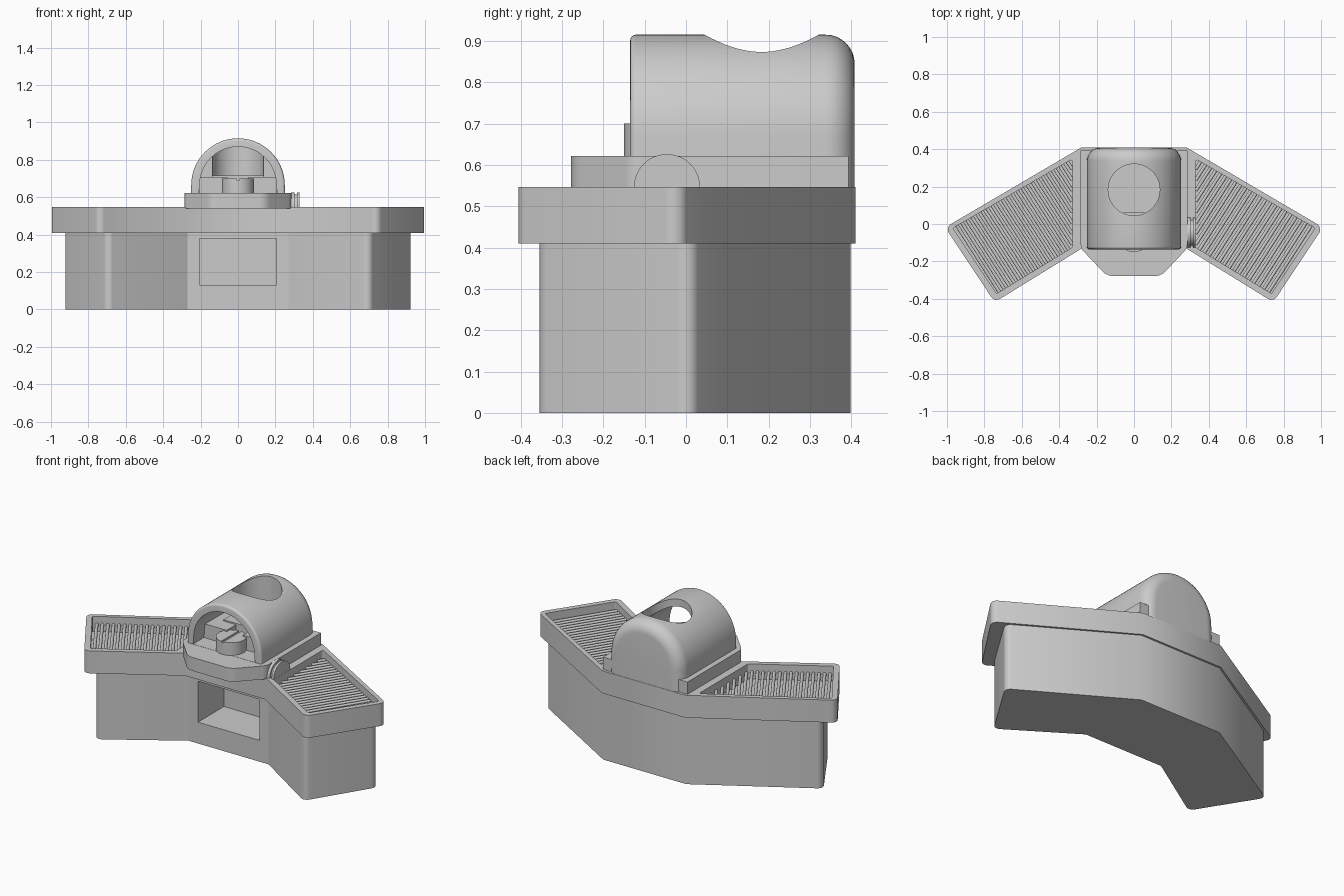
import bpy, bmesh, math
from mathutils import Vector, Matrix

if "Cube" in bpy.data.objects:
    bpy.data.objects.remove(bpy.data.objects["Cube"])


def finish(bm, name, smooth=True):
    bmesh.ops.recalc_face_normals(bm, faces=bm.faces)
    me = bpy.data.meshes.new(name)
    bm.to_mesh(me)
    bm.free()
    ob = bpy.data.objects.new(name, me)
    bpy.context.collection.objects.link(ob)
    if smooth:
        shade(ob)
    return ob


def activate(ob):
    bpy.ops.object.select_all(action='DESELECT')
    ob.select_set(True)
    bpy.context.view_layer.objects.active = ob


def shade(ob):
    activate(ob)
    bpy.ops.object.shade_smooth_by_angle(angle=math.radians(32))


def rounded(pts, steps=5):
    """Round polygon corners; each point is (x, y, radius)."""
    out, n = [], len(pts)
    for i, (x, y, r) in enumerate(pts):
        p = Vector((x, y))
        if r == 0:
            out.append(p)
            continue
        a = (Vector(pts[i - 1][:2]) - p).normalized()
        b = (Vector(pts[(i + 1) % n][:2]) - p).normalized()
        d = r / math.tan(a.angle(b) / 2)
        p0, p1 = p + a * d, p + b * d
        c = p + (a + b).normalized() * (r / math.sin(a.angle(b) / 2))
        for k in range(steps + 1):
            v = p0.lerp(p1, k / steps) - c
            out.append(c + v.normalized() * r)
    return out


def prism(name, pts, z0, z1, smooth=True):
    bm = bmesh.new()
    lo = [bm.verts.new((p[0], p[1], z0)) for p in pts]
    f = bm.faces.new(lo)
    ext = bmesh.ops.extrude_face_region(bm, geom=[f])['geom']
    for v in ext:
        if isinstance(v, bmesh.types.BMVert):
            v.co.z = z1
    return finish(bm, name, smooth)


def mirrored(half):
    """Close a right-hand outline with its mirror image."""
    return half + [(-x, y, r) for x, y, r in reversed(half)]


def box(name, x0, x1, y0, y1, z0, z1):
    return prism(name, [(x0, y0), (x1, y0), (x1, y1), (x0, y1)], z0, z1, False)


def cylinder(name, r, depth, loc, axis='Z', seg=48):
    bm = bmesh.new()
    m = Matrix.Translation(loc)
    if axis == 'X':
        m = m @ Matrix.Rotation(math.pi / 2, 4, 'Y')
    bmesh.ops.create_cone(bm, cap_ends=True, segments=seg, radius1=r, radius2=r, depth=depth, matrix=m)
    return finish(bm, name)


def cut(ob, cutters):
    for c in cutters:
        c.hide_render = True
        activate(ob)
        m = ob.modifiers.new("cut", 'BOOLEAN')
        m.operation, m.solver, m.object = 'DIFFERENCE', 'EXACT', c
        bpy.ops.object.modifier_apply(modifier=m.name)
        bpy.data.objects.remove(c)
    shade(ob)


def arch_loft(name, rings, z0, zc, seg=40):
    """Arch-shaped solid along y; rings are (y, radius)."""
    bm = bmesh.new()
    loops = []
    for y, r in rings:
        pts = [(r + 0.004, z0)]
        pts += [(r * math.cos(math.pi * k / seg), zc + r * math.sin(math.pi * k / seg)) for k in range(seg + 1)]
        pts.append((-r - 0.004, z0))
        loops.append([bm.verts.new((x, y, z)) for x, z in pts])
    for a, b in zip(loops, loops[1:]):
        for i in range(len(a)):
            j = (i + 1) % len(a)
            bm.faces.new((a[i], a[j], b[j], b[i]))
    bm.faces.new(loops[0])
    bm.faces.new(loops[-1])
    return finish(bm, name)


# Lower cabinet with the open niche
base = prism("cabinet", rounded(mirrored([(0.28, 0.398, 0), (0.935, 0.01, 0.035),
             (0.70, -0.368, 0.035), (0.27, -0.09, 0)])), 0, 0.41)
cut(base, [box("niche_cutter", -0.207, 0.207, -0.4, 0.16, 0.13, 0.38)])

# Countertop with two sunken trays
top = prism("countertop", rounded(mirrored([(0.28, 0.41, 0), (1.01, -0.018, 0.035),
            (0.745, -0.418, 0.035), (0.27, -0.125, 0)])), 0.41, 0.547)
tray = [(0.33, 0.347), (0.968, -0.022), (0.735, -0.372), (0.33, -0.125)]
cut(top, [prism("tray_cutter", rounded([(s * x, y, 0.008) for x, y in tray]), 0.455, 0.7)
          for s in (1, -1)])

# Grill bars, clipped to the tray outline
v = Vector((0.54, 0.842))
u = Vector((0.842, -0.54))
for s, name in ((1, "right_grill_bars"), (-1, "left_grill_bars")):
    bm = bmesh.new()
    for k in range(40):
        d = 0.12 + 0.031 * k
        hits = []
        for i in range(4):
            a, b = Vector(tray[i - 1]), Vector(tray[i])
            da, db = a.dot(u) - d, b.dot(u) - d
            if da * db < 0:
                hits.append(a.lerp(b, da / (da - db)))
        if len(hits) < 2 or (hits[0] - hits[1]).length < 0.04:
            continue
        p, q = [Vector((s * h.x, h.y, 0.498)) for h in hits]
        m = Matrix.Translation((p + q) / 2) @ (q - p).to_track_quat('Z', 'Y').to_matrix().to_4x4()
        bmesh.ops.create_cone(bm, cap_ends=True, segments=12, radius1=0.0095, radius2=0.0095,
                              depth=(q - p).length, matrix=m)
    finish(bm, name)

# Platform under the oven, rounded nose at the front
prism("oven_platform", rounded(mirrored([(0.285, 0.393, 0), (0.285, -0.13, 0.06),
      (0.145, -0.278, 0.08)]), 8), 0.54, 0.622)

# Oven dome: rounded back edge, small lip at the front
R, b, f = 0.25, 0.07, 0.014
rings = [(-0.135 + f * (1 - math.cos(t)), R - f * (1 - math.sin(t)))
         for t in [k * math.pi / 8 for k in range(5)]]
rings += [(0.408 - b * (1 - math.sin(t)), R - b * (1 - math.cos(t)))
          for t in [k * math.pi / 16 for k in range(9)]]
dome = arch_loft("oven_dome", rings, 0.545, 0.665)
cut(dome, [arch_loft("mouth_cutter", [(-0.3, 0.205), (0.2, 0.205)], 0.623, 0.665),
           cylinder("flue_cutter", 0.138, 0.4, (0, 0.183, 0.916), seg=64)])

# Raised hearth inside the oven
for s, name in ((1, "hearth_right"), (-1, "hearth_left")):
    x0, x1 = sorted((s * 0.055, s * 0.207))
    box(name, x0, x1, -0.03, 0.21, 0.615, 0.708)
box("hearth_back", -0.14, 0.14, 0.06, 0.22, 0.615, 0.716)
plug = cylinder("hearth_nose", 0.085, 0.085, (0, -0.065, 0.6575))
cut(plug, [box("groove_cutter", -0.008, 0.008, -0.3, 0.3, 0.692, 0.8)])

# Dial beside the oven: two discs on a hub
for x, w, r, name in ((0.293, 0.018, 0.08, "dial_inner_disc"), (0.308, 0.03, 0.068, "dial_hub"),
                      (0.322, 0.014, 0.08, "dial_outer_disc")):
    cylinder(name, r, w, (x, -0.046, 0.546), 'X')
